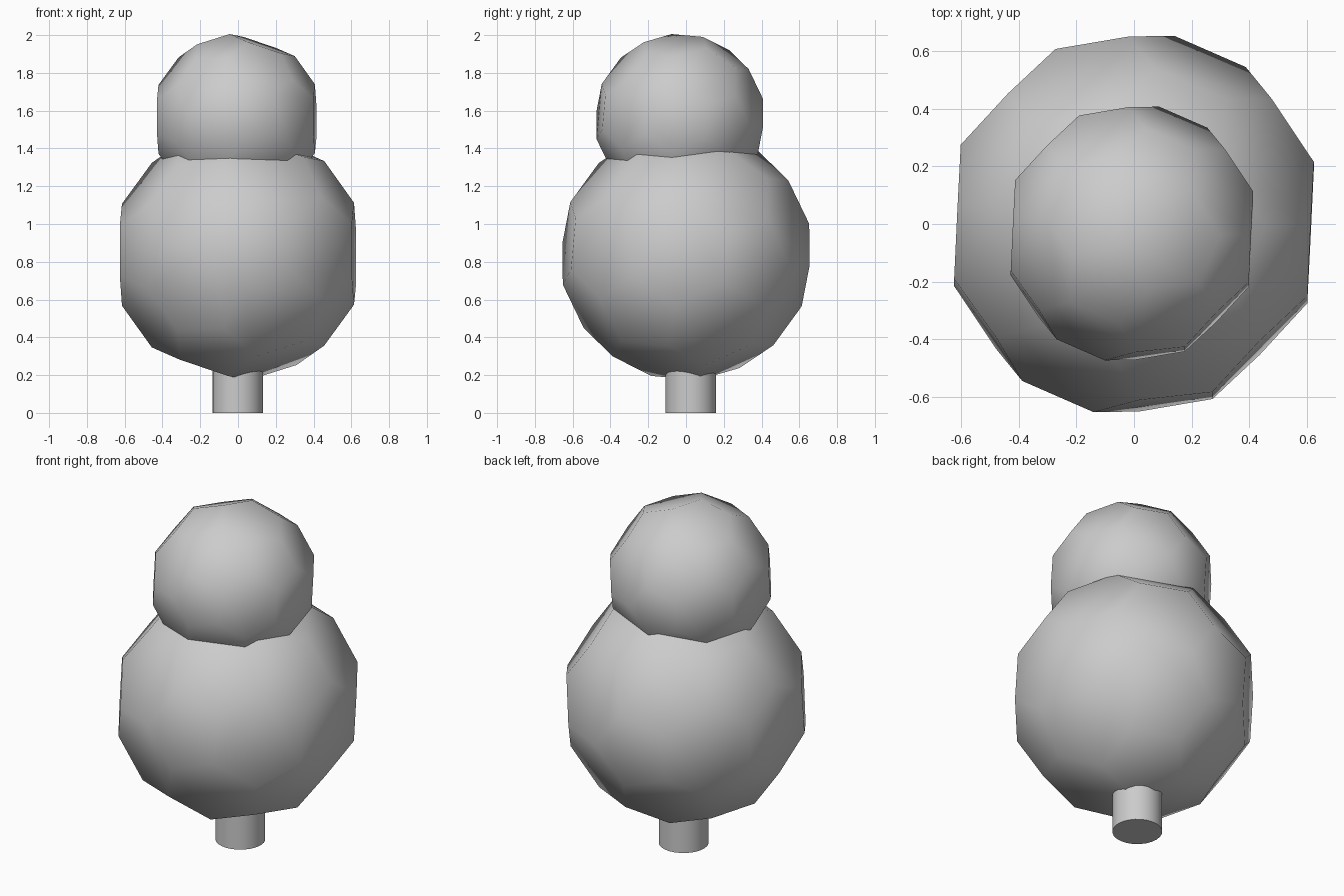
import bpy, bmesh, math
from mathutils import Matrix, Vector

if "Cube" in bpy.data.objects:
    bpy.data.objects.remove(bpy.data.objects["Cube"])


def truncated_ball(name, radius, centre):
    """Ball of 12 pentagons and 20 hexagons, smooth shaded."""
    ico = bmesh.new()
    bmesh.ops.create_icosphere(ico, subdivisions=1, radius=1)
    ico.faces.ensure_lookup_table()
    # Align one hexagon with +X and its pentagon neighbour towards +Y
    face = ico.faces[0]
    e1 = face.calc_center_median().normalized()
    v = face.verts[0].co
    e2 = (v - e1 * v.dot(e1)).normalized()
    align = Matrix((e1, e2, e1.cross(e2)))
    tilt = (Matrix.Rotation(math.radians(-5.2), 3, 'X')
            @ Matrix.Rotation(math.radians(-2.8), 3, 'Z'))
    bm = bmesh.new()
    for e in ico.edges:
        a, b = e.verts[0].co, e.verts[1].co
        for t in (1 / 3, 2 / 3):
            p = tilt @ align @ a.lerp(b, t)
            bm.verts.new(p.normalized() * radius)
    ico.free()
    bmesh.ops.convex_hull(bm, input=bm.verts[:])
    bmesh.ops.dissolve_limit(bm, angle_limit=math.radians(2),
                             verts=bm.verts[:], edges=bm.edges[:])
    bmesh.ops.recalc_face_normals(bm, faces=bm.faces[:])
    for f in bm.faces:
        f.smooth = True
    mesh = bpy.data.meshes.new(name)
    bm.to_mesh(mesh)
    bm.free()
    obj = bpy.data.objects.new(name, mesh)
    obj.location = Vector(centre)
    bpy.context.collection.objects.link(obj)
    return obj


# Foliage
truncated_ball("lower_foliage", 0.672, (0, 0, 0.84))
truncated_ball("upper_foliage", 0.453, (-0.007, -0.033, 1.556))

# Trunk
bpy.ops.mesh.primitive_cylinder_add(vertices=24, radius=0.134, depth=0.32,
                                    location=(-0.002, 0.025, 0.16))
trunk = bpy.context.object
trunk.name = "trunk"
bpy.ops.object.shade_smooth_by_angle(angle=math.radians(40))
